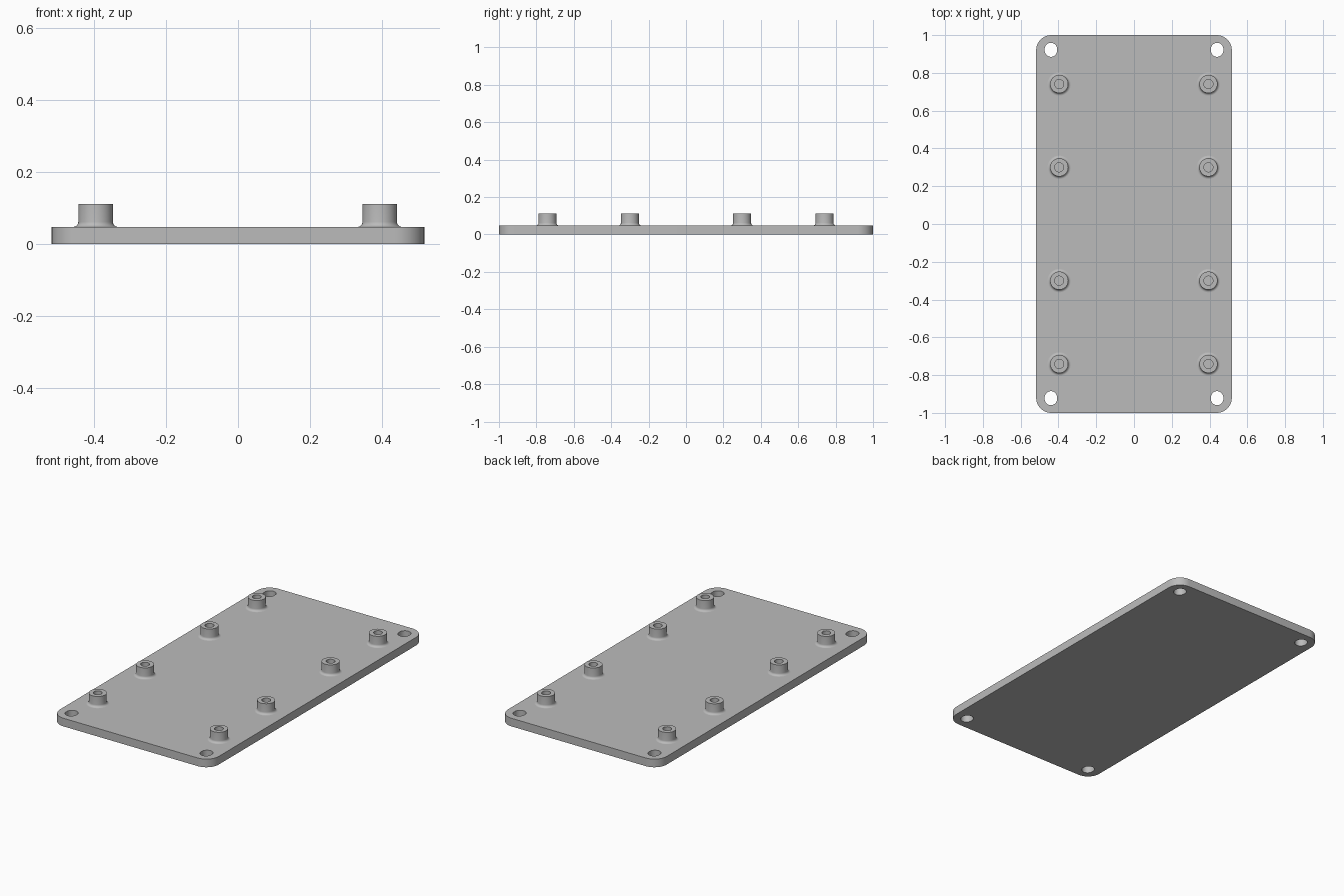
import bpy, bmesh, math

if "Cube" in bpy.data.objects:
    bpy.data.objects.remove(bpy.data.objects["Cube"], do_unlink=True)

PLATE_TOP = 0.048
POST_TOP = 0.111

grey = bpy.data.materials.new("light grey")
grey.use_nodes = True
grey.diffuse_color = (0.50, 0.50, 0.50, 1)
grey.node_tree.nodes["Principled BSDF"].inputs["Base Color"].default_value = (0.50, 0.50, 0.50, 1)


def finish(name, bm, location=(0, 0, 0)):
    bmesh.ops.recalc_face_normals(bm, faces=bm.faces)
    mesh = bpy.data.meshes.new(name)
    bm.to_mesh(mesh)
    bm.free()
    mesh.materials.append(grey)
    obj = bpy.data.objects.new(name, mesh)
    obj.location = location
    bpy.context.collection.objects.link(obj)
    bpy.ops.object.select_all(action='DESELECT')
    obj.select_set(True)
    bpy.context.view_layer.objects.active = obj
    bpy.ops.object.shade_smooth_by_angle(angle=math.radians(30))
    return obj


def rounded_rect(cx, cy, hx, hy, r, steps=10):
    """Outline points of a rectangle with rounded corners."""
    points = []
    for q, (sx, sy) in enumerate([(1, 1), (-1, 1), (-1, -1), (1, -1)]):
        for i in range(steps + 1):
            a = math.radians(90 * (q + i / steps))
            p = (cx + sx * (hx - r) + r * math.cos(a), cy + sy * (hy - r) + r * math.sin(a))
            if not points or min(math.dist(p, points[-1]), math.dist(p, points[0])) > 1e-5:
                points.append(p)
    return points


# Base plate with four slightly elongated mounting holes
loops = [rounded_rect(0, 0, 0.518, 1.0, 0.08)]
loops += [rounded_rect(sx * 0.44, sy * 0.922, 0.033, 0.037, 0.033)
          for sx in (-1, 1) for sy in (-1, 1)]
bm = bmesh.new()
cap_edges = ([], [])
for loop in loops:
    low, high = [[bm.verts.new((x, y, z)) for x, y in loop] for z in (0, PLATE_TOP)]
    for i in range(len(loop)):
        j = (i + 1) % len(loop)
        bm.faces.new((low[i], low[j], high[j], high[i]))
        cap_edges[0].append(bm.edges.get((low[i], low[j])))
        cap_edges[1].append(bm.edges.get((high[i], high[j])))
for edges, nz in zip(cap_edges, (-1, 1)):
    bmesh.ops.triangle_fill(bm, use_beauty=True, edges=edges, normal=(0, 0, nz))
finish("base_plate", bm)


def standoff(name, x, y, sides=40):
    """Turned post with a filleted foot and a blind screw hole."""
    radius, fillet, bore = 0.048, 0.014, 0.024
    profile = []
    for i in range(7):
        a = math.radians(90 * i / 6)
        profile.append((radius + fillet * (1 - math.sin(a)),
                        PLATE_TOP + fillet * (1 - math.cos(a))))
    profile += [(radius, POST_TOP), (bore, POST_TOP), (bore, PLATE_TOP + 0.001)]
    bm = bmesh.new()
    rings = [[bm.verts.new((r * math.cos(math.tau * k / sides),
                            r * math.sin(math.tau * k / sides), z))
              for k in range(sides)] for r, z in profile]
    for a, b in zip(rings, rings[1:]):
        for k in range(sides):
            n = (k + 1) % sides
            bm.faces.new((a[k], a[n], b[n], b[k]))
    bm.faces.new(rings[-1])  # floor of the screw hole
    finish(name, bm, (x, y, 0))


# Two rows of four standoffs
for side, x in (("right", -0.396), ("left", 0.394)):
    for i, y in enumerate((-0.741, -0.30, 0.30, 0.741), 1):
        standoff(f"standoff_{side}_{i}", x, y)
